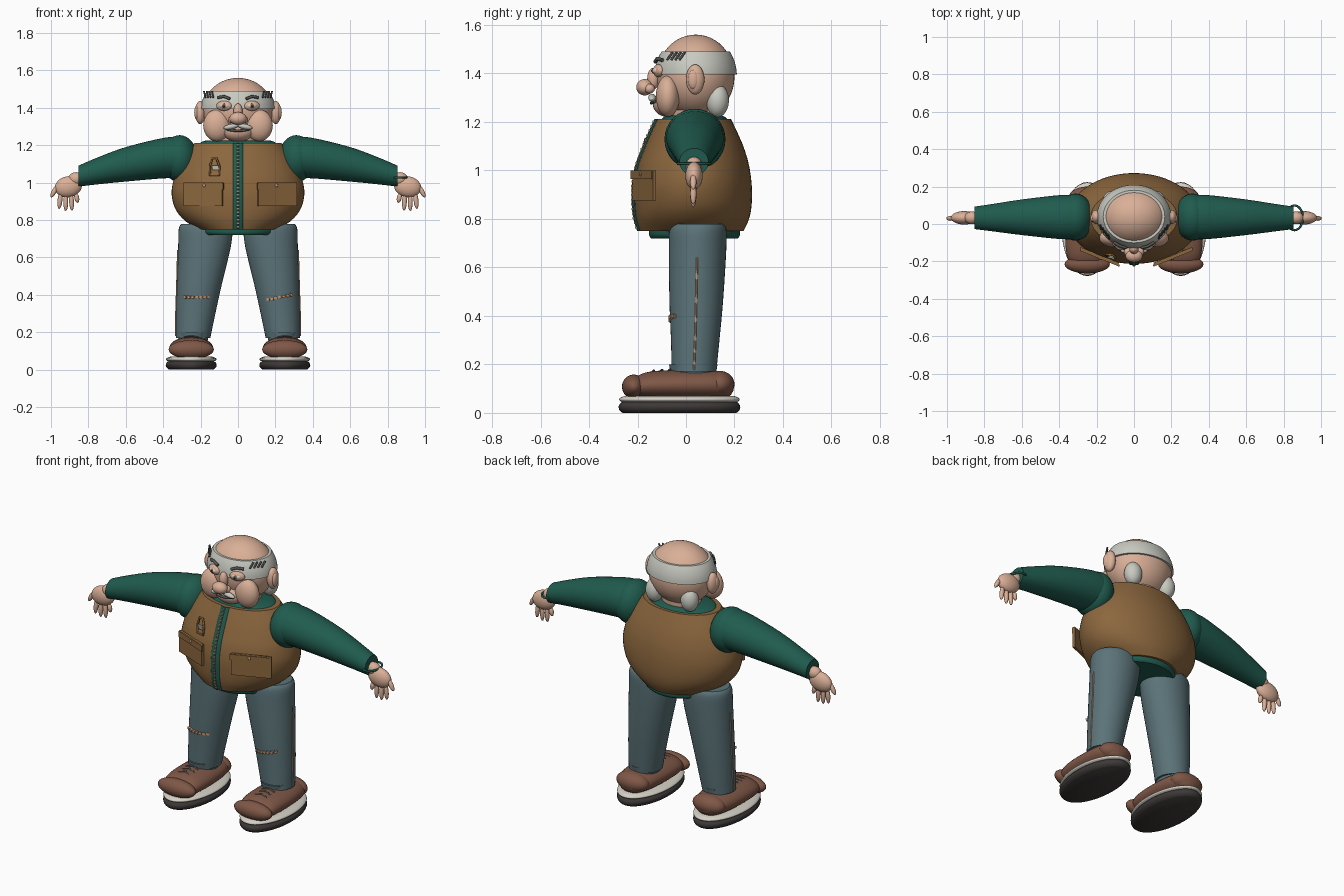
import bpy, bmesh, math
from mathutils import Vector

COLOURS = {
    "skin": (0.70, 0.43, 0.31), "grey_hair": (0.58, 0.59, 0.53), "vest_brown": (0.26, 0.135, 0.048),
    "shirt_green": (0.0144, 0.105, 0.076), "denim": (0.105, 0.172, 0.19), "shoe_brown": (0.21, 0.095, 0.062),
    "dark_rubber": (0.045, 0.04, 0.038), "cream": (0.66, 0.63, 0.56), "dark_grey": (0.09, 0.09, 0.085),
    "tan_thread": (0.55, 0.31, 0.17)}
MATS = {}
for n, c in COLOURS.items():
    MATS[n] = bpy.data.materials.new(n)
    MATS[n].diffuse_color = (*c, 1)


def finish(name, bm, mat):
    """Turn a bmesh into a smooth shaded object with one material."""
    bmesh.ops.recalc_face_normals(bm, faces=bm.faces)
    me = bpy.data.meshes.new(name)
    bm.to_mesh(me)
    bm.free()
    me.materials.append(MATS[mat])
    ob = bpy.data.objects.new(name, me)
    bpy.context.collection.objects.link(ob)
    bpy.context.view_layer.objects.active = ob
    bpy.ops.object.select_all(action='DESELECT')
    ob.select_set(True)
    bpy.ops.object.shade_smooth_by_angle(angle=math.radians(40))
    return ob


def ball(name, mat, loc, rad, rot=(0, 0, 0), seg=32):
    bm = bmesh.new()
    bmesh.ops.create_uvsphere(bm, u_segments=seg, v_segments=seg // 2, radius=1)
    for v in bm.verts:
        v.co = Vector(a * b for a, b in zip(v.co, rad))
    ob = finish(name, bm, mat)
    ob.location, ob.rotation_euler = loc, rot
    return ob


def box(name, mat, loc, size, rot=(0, 0, 0)):
    bm = bmesh.new()
    bmesh.ops.create_cube(bm, size=1)
    for v in bm.verts:
        v.co = Vector(a * b for a, b in zip(v.co, size))
    ob = finish(name, bm, mat)
    ob.location, ob.rotation_euler = loc, rot
    return ob


def smooth(rows, sub=5):
    """Catmull-Rom interpolation of the profile rows."""
    rows = [Vector(r) for r in rows]
    out = []
    for i in range(len(rows) - 1):
        p0, p1, p2, p3 = rows[max(i - 1, 0)], rows[i], rows[i + 1], rows[min(i + 2, len(rows) - 1)]
        for k in range(sub):
            t = k / sub
            out.append(0.5 * (2 * p1 + (p2 - p0) * t + (2 * p0 - 5 * p1 + 4 * p2 - p3) * t * t
                              + (3 * p1 - p0 - 3 * p2 + p3) * t ** 3))
    return out + [rows[-1]]


def loft(name, mat, rows, axis="Z", seg=40, sub=5):
    """Ellipses (t, centre a, centre b, radius a, radius b) stacked along an axis."""
    bm = bmesh.new()
    rings = []
    for t, a, b, ra, rb in smooth(rows, sub):
        ring = []
        for k in range(seg):
            u = a + ra * math.cos(math.tau * k / seg)
            v = b + rb * math.sin(math.tau * k / seg)
            ring.append(bm.verts.new({"X": (t, u, v), "Y": (u, t, v), "Z": (u, v, t)}[axis]))
        rings.append(ring)
    for r, q in zip(rings, rings[1:]):
        for k in range(seg):
            bm.faces.new((r[k], r[(k + 1) % seg], q[(k + 1) % seg], q[k]))
    bm.faces.new(rings[0])
    bm.faces.new(rings[-1])
    return finish(name, bm, mat)


def tube(name, mat, pts, r, cyclic=False):
    cu = bpy.data.curves.new(name, 'CURVE')
    cu.dimensions, cu.bevel_depth, cu.bevel_resolution, cu.use_fill_caps = '3D', r, 2, True
    sp = cu.splines.new('POLY')
    sp.points.add(len(pts) - 1)
    for p, c in zip(sp.points, pts):
        p.co = (*c, 1)
    sp.use_cyclic_u = cyclic
    cu.materials.append(MATS[mat])
    ob = bpy.data.objects.new(name, cu)
    bpy.context.collection.objects.link(ob)
    return ob


# vest, shirt, front strip and zip
VEST = [(0.75, 0.215, -0.19, 0.237), (0.80, 0.288, -0.205, 0.26), (0.86, 0.335, -0.212, 0.271),
        (0.94, 0.355, -0.212, 0.271), (1.02, 0.343, -0.198, 0.26), (1.09, 0.315, -0.172, 0.24),
        (1.15, 0.28, -0.147, 0.215), (1.213, 0.232, -0.118, 0.185)]
loft("vest", "vest_brown", [(z, 0, (f + b) / 2, h, (b - f) / 2) for z, h, f, b in VEST], seg=64)
loft("shirt_hem", "shirt_green", [(0.72, 0, 0.035, 0.195, 0.18), (0.74, 0, 0.035, 0.21, 0.188),
                                  (0.80, 0, 0.035, 0.2, 0.18)], seg=64)
loft("shirt_collar", "shirt_green", [(1.17, 0, 0.035, 0.2, 0.13), (1.21, 0, 0.035, 0.205, 0.135),
                                     (1.226, 0, 0.035, 0.17, 0.115)])
loft("shirt_front_strip", "shirt_green", [(z, 0, f, 0.027, 0.008) for z, h, f, b in VEST], seg=20)
loft("zip", "dark_grey", [(z, 0, f, 0.007, 0.012) for z, h, f, b in VEST], seg=12)
for i in range(24):
    z = 0.765 + i * 0.019
    y = next(f1 + (f2 - f1) * (z - z1) / (z2 - z1) for (z1, _, f1, _), (z2, _, f2, _)
             in zip(VEST, VEST[1:]) if z1 <= z <= z2)
    box("zip_tooth", "tan_thread", (0, y - 0.011, z), (0.011, 0.008, 0.008))

# vest pockets with flap and button, plus chest clip
for cx in (-0.185, 0.21):
    s = 1 if cx > 0 else -1
    a = s * math.radians(22)
    box("pocket", "vest_brown", (cx, -0.172, 0.938), (0.222, 0.014, 0.125), (0, 0, a))
    box("pocket_flap", "vest_brown", (cx - s * 0.003, -0.181, 0.982), (0.226, 0.01, 0.035), (0, 0, a))
    ball("pocket_button", "tan_thread", (cx - s * 0.005, -0.187, 0.985), (0.009, 0.006, 0.009), seg=12)
tube("chest_clip", "vest_brown", [(-0.15, -0.168, 1.04), (-0.10, -0.182, 1.04), (-0.10, -0.176, 1.09),
                                  (-0.115, -0.166, 1.13), (-0.137, -0.162, 1.13), (-0.15, -0.162, 1.09)], 0.006, True)
box("chest_clip_tag", "cream", (-0.12, -0.178, 1.08), (0.035, 0.008, 0.025), (0.25, 0, -0.25))

# neck, head and the band of hair
loft("neck", "skin", [(1.19, 0, 0.04, 0.11, 0.095), (1.27, 0, 0.04, 0.11, 0.1)])
ball("head", "skin", (0, 0.04, 1.387), (0.187, 0.16, 0.173), seg=48)
band = []
for z in (1.395, 1.42, 1.445, 1.47, 1.491):
    k = math.sqrt(1 - ((z - 1.387) / 0.185) ** 2)
    band.append((z, 0, 0.04, 0.199 * k, 0.17 * k))
loft("hair_band", "grey_hair", band, seg=64, sub=3)

# face middle
ball("muzzle", "skin", (0, -0.075, 1.275), (0.085, 0.062, 0.055))
ball("nose_bridge", "skin", (0, -0.135, 1.378), (0.025, 0.025, 0.045))
ball("nose_tip", "skin", (0, -0.17, 1.343), (0.046, 0.035, 0.034))
tube("mouth", "dark_grey", [(x, -0.142 + 3.5 * x * x, 1.278 + 2 * x * x) for x in
                            (-0.06, -0.04, -0.02, 0, 0.02, 0.04, 0.06)], 0.007)

for s, side in ((-1, "left"), (1, "right")):
    # face and hair sides
    ball(f"ear_{side}", "skin", (s * 0.202, 0.038, 1.375), (0.028, 0.038, 0.062))
    ball(f"inner_ear_{side}", "skin", (s * 0.22, 0.03, 1.375), (0.014, 0.022, 0.04), seg=16)
    ball(f"cheek_{side}", "skin", (s * 0.113, -0.075, 1.306), (0.073, 0.049, 0.085))
    ball(f"nostril_{side}", "skin", (s * 0.032, -0.15, 1.337), (0.022, 0.022, 0.02), seg=16)
    ball(f"moustache_{side}", "grey_hair", (s * 0.036, -0.14, 1.3), (0.042, 0.016, 0.014), (0, s * 0.2, 0), 20)
    ball(f"eyelid_{side}", "skin", (s * 0.075, -0.114, 1.411), (0.043, 0.019, 0.027), (0, 0, s * 0.3), 24)
    ball(f"eyeball_{side}", "cream", (s * 0.075, -0.122, 1.411), (0.029, 0.017, 0.016), (0, 0, s * 0.3), 20)
    ball(f"iris_{side}", "shoe_brown", (s * 0.074, -0.134, 1.411), (0.012, 0.008, 0.012), seg=14)
    ball(f"pupil_{side}", "dark_rubber", (s * 0.074, -0.14, 1.411), (0.006, 0.004, 0.006), seg=10)
    tube(f"eyebrow_{side}", "dark_grey", [(s * 0.043, -0.127, 1.448), (s * 0.075, -0.118, 1.461),
                                          (s * 0.108, -0.098, 1.455)], 0.008)
    for i in range(4):
        o = i * 0.014
        tube(f"temple_hair_{side}", "dark_grey", [(s * (0.132 + o), -0.078 + o * 1.2, 1.456),
                                                  (s * (0.14 + o), -0.055 + o * 1.2, 1.488)], 0.005)
    ball(f"nape_hair_{side}", "grey_hair", (s * 0.115, 0.13, 1.288), (0.05, 0.047, 0.068))

    # sleeves
    ball(f"shoulder_{side}", "shirt_green", (s * 0.312, 0.037, 1.128), (0.095, 0.126, 0.126))
    loft(f"sleeve_{side}", "shirt_green", [(s * 0.30, 0.037, 1.135, 0.118, 0.112), (s * 0.40, 0.037, 1.131, 0.117, 0.108),
         (s * 0.60, 0.036, 1.098, 0.095, 0.092), (s * 0.75, 0.034, 1.063, 0.074, 0.072),
         (s * 0.853, 0.033, 1.035, 0.06, 0.056)], "X")

    # hands
    ball(f"wrist_{side}", "skin", (s * 0.866, 0.033, 1.02), (0.042, 0.034, 0.036), seg=20)
    ball(f"palm_{side}", "skin", (s * 0.907, 0.033, 0.978), (0.073, 0.036, 0.056), (0, s * 0.2, 0))
    for x, z, rz, tilt in ((0.862, 0.918, 0.026, 0.2), (0.89, 0.898, 0.048, 0.05), (0.921, 0.896, 0.048, 0),
                           (0.952, 0.905, 0.046, -0.1), (0.983, 0.953, 0.036, -0.5)):
        ball(f"finger_{side}", "skin", (s * x, 0.03, z), (0.013, 0.013, rz), (0, s * tilt, 0), 16)

    # trousers
    loft(f"trouser_leg_{side}", "denim", [(0.17, s * 0.24, 0.033, 0.092, 0.092), (0.30, s * 0.226, 0.038, 0.105, 0.1),
         (0.45, s * 0.207, 0.042, 0.119, 0.11), (0.65, s * 0.18, 0.047, 0.14, 0.118),
         (0.75, s * 0.173, 0.049, 0.144, 0.118), (0.78, s * 0.171, 0.05, 0.132, 0.105)])
    tube(f"side_seam_{side}", "tan_thread", [(s * x, y, z) for x, y, z in (
        (0.333, 0.033, 0.18), (0.332, 0.038, 0.3), (0.327, 0.042, 0.45), (0.322, 0.046, 0.64))], 0.004)
    for i in range(7):
        dx = -0.062 + i * 0.02
        y = 0.04 - 0.106 * math.sqrt(1 - (dx / 0.114) ** 2)
        z = 0.388 + (dx * 0.2 if s > 0 else 0)
        box(f"knee_tear_{side}", "tan_thread", (s * (0.215 + dx + 0.01), y, z), (0.017, 0.014, 0.014), (0, 0.3, s * dx * 9))
    loft(f"ankle_{side}", "denim", [(0.14, s * 0.24, 0.03, 0.075, 0.09), (0.2, s * 0.24, 0.03, 0.085, 0.1)])

    # shoes
    x = s * 0.25
    loft(f"sole_{side}", "dark_rubber", [(0, x, -0.027, 0.118, 0.235), (0.012, x, -0.027, 0.132, 0.248),
         (0.03, x, -0.027, 0.136, 0.25), (0.046, x, -0.027, 0.122, 0.237)], sub=3)
    loft(f"sole_rim_{side}", "cream", [(0.044, x, -0.027, 0.12, 0.235), (0.052, x, -0.027, 0.135, 0.248),
         (0.062, x, -0.027, 0.132, 0.245), (0.07, x, -0.027, 0.11, 0.225)], sub=3)
    loft(f"shoe_upper_{side}", "shoe_brown", [(-0.235, x, 0.105, 0.05, 0.02), (-0.21, x, 0.107, 0.088, 0.04),
         (-0.15, x, 0.113, 0.112, 0.057), (-0.03, x, 0.115, 0.117, 0.062), (0.1, x, 0.115, 0.105, 0.06),
         (0.17, x, 0.113, 0.075, 0.05), (0.195, x, 0.11, 0.03, 0.02)], "Y")
    ball(f"toe_cap_{side}", "shoe_brown", (x, -0.215, 0.108), (0.121, 0.049, 0.05))
    ball(f"heel_{side}", "shoe_brown", (x, 0.14, 0.118), (0.1, 0.06, 0.055))
    for i in range(3):
        y = -0.145 + i * 0.035
        tube(f"lace_{side}", "dark_grey", [(x - 0.04, y, 0.163 + i * 0.004), (x, y + 0.012, 0.174 + i * 0.003),
                                           (x + 0.04, y, 0.163 + i * 0.004)], 0.005)

# bracelet on one wrist
tube("bracelet", "shirt_green", [(0.858 + 0.045 * math.cos(a), 0.033 + 0.066 * math.sin(a), 1.028)
                                 for a in (math.tau * k / 32 for k in range(32))], 0.006, True)
